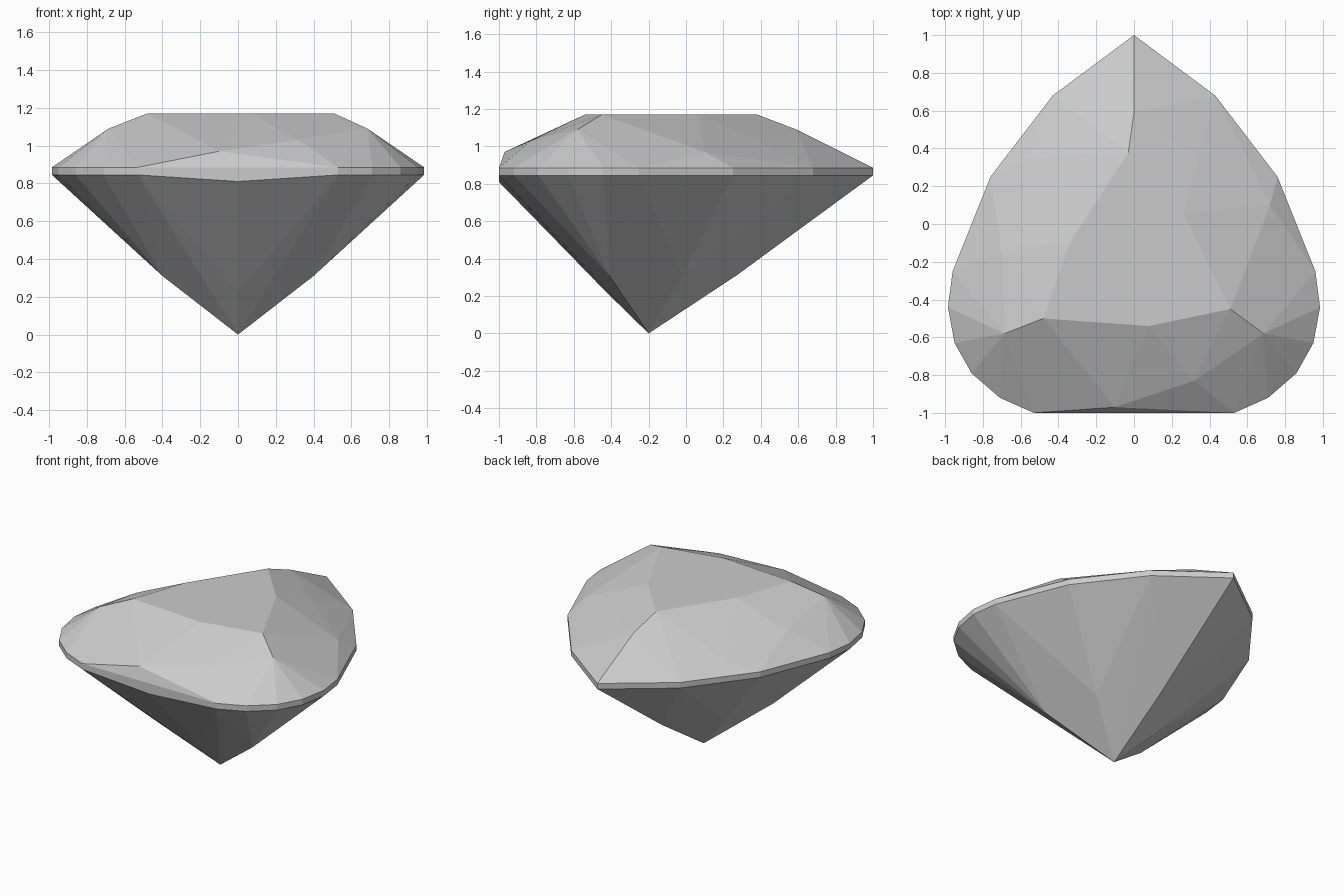
import bpy
import bmesh
import math

# Remove only the default object
default = bpy.data.objects.get("Cube")
if default:
    bpy.data.objects.remove(default, do_unlink=True)

GIRDLE_BOTTOM, GIRDLE_TOP, TABLE = 0.845, 0.885, 1.17


def mirrored(points):
    """Return the points together with their copies across x = 0."""
    return points + [(-p[0], *p[1:]) for p in points if p[0] != 0]


def at_height(points, z):
    return [(x, y, z) for x, y in points]


# Girdle: pear outline with a point at the back, shared by both rims
outline = mirrored([(0, 1), (.43, .68), (.76, .25), (.96, -.25), (.985, -.44),
                    (.95, -.63), (.86, -.79), (.71, -.92), (.53, -1)])
girdle = at_height(outline, GIRDLE_BOTTOM) + at_height(outline, GIRDLE_TOP)
girdle.append((0, -1, .81))

# Table: slightly irregular flat top
table = at_height([(-.48, -.5), (.08, -.54), (.51, -.45), (.26, .06),
                   (-.03, .38), (-.34, -.1)], TABLE)

# Crown: facet corners between table and girdle
crown = mirrored([(.685, -.58, 1.09)]) + [
    (0, .59, 1.09), (-.1, -.97, .97),
    (-.34, -.73, 1.065), (.25, -.77, 1.06), (.32, -.83, 1.03),
    (.63, -.2, 1.05), (.72, .1, .97), (.34, .35, 1.045),
    (-.62, -.12, 1.05), (-.7, -.15, 1.02), (-.56, .35, .95)]

# Pavilion: lower facet corners meeting at the bottom point
pavilion = mirrored([(0, -.2, 0), (0, -.43, .225), (0, .27, .31),
                     (.4, -.41, .31), (.3, -.02, .31)])


def make_material(name, colour):
    material = bpy.data.materials.new(name)
    material.use_nodes = True
    material.diffuse_color = colour
    shader = next(n for n in material.node_tree.nodes
                  if n.type == "BSDF_PRINCIPLED")
    shader.inputs["Base Color"].default_value = colour
    return material


def make_faceted_stone(name, points, material):
    """Wrap the corner points in flat facets and merge coplanar triangles."""
    bm = bmesh.new()
    for point in points:
        bm.verts.new(point)
    bmesh.ops.convex_hull(bm, input=bm.verts)
    loose = [v for v in bm.verts if not v.link_faces]
    bmesh.ops.delete(bm, geom=loose, context="VERTS")
    bmesh.ops.dissolve_limit(bm, angle_limit=math.radians(0.5),
                             verts=bm.verts, edges=bm.edges)
    bmesh.ops.recalc_face_normals(bm, faces=bm.faces)
    mesh = bpy.data.meshes.new(name)
    bm.to_mesh(mesh)
    bm.free()
    mesh.materials.append(material)
    stone = bpy.data.objects.new(name, mesh)
    bpy.context.collection.objects.link(stone)
    return stone


pale_grey = make_material("pale grey", (.6, .6, .6, 1))
make_faceted_stone("cut_gemstone", girdle + table + crown + pavilion, pale_grey)
